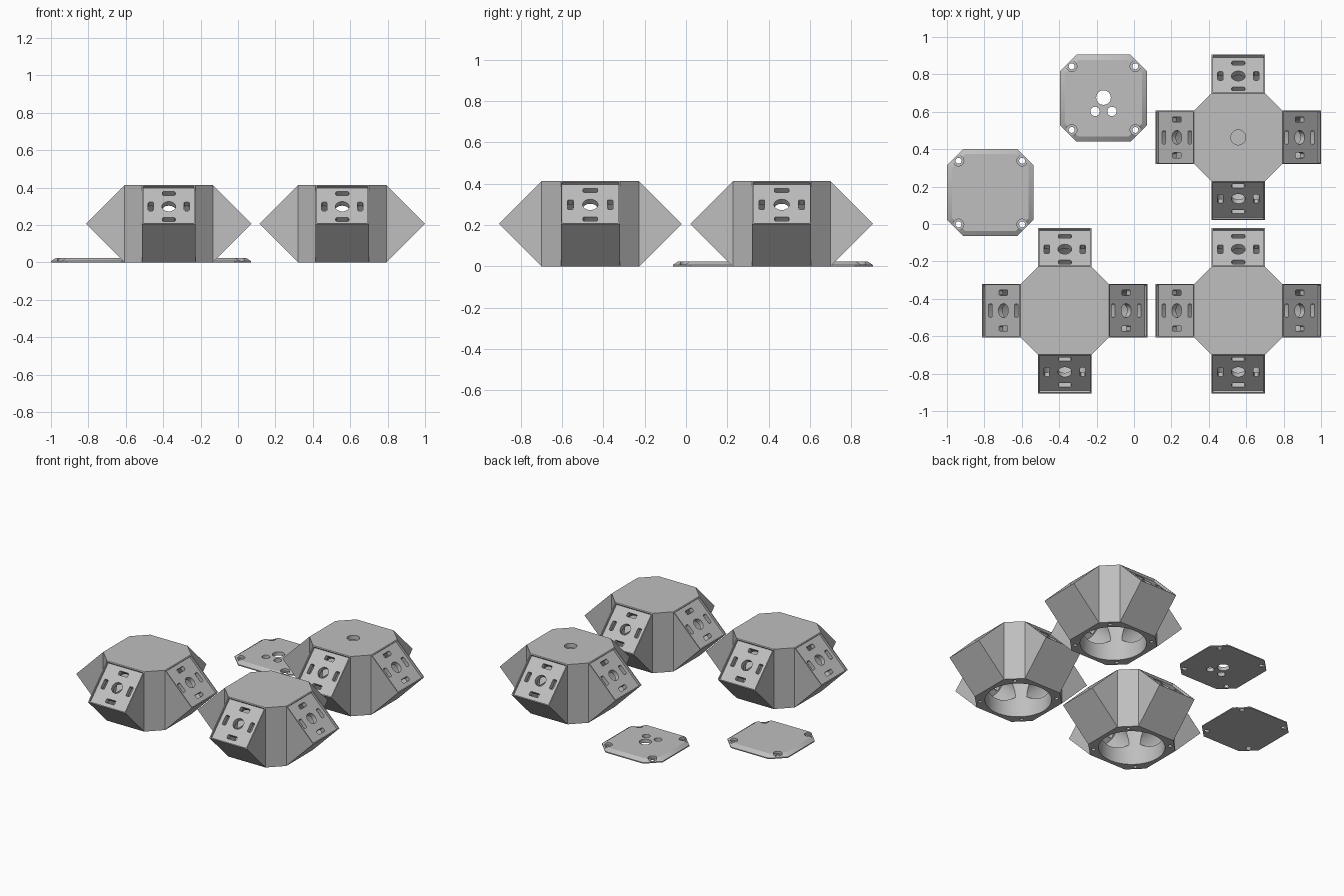
import bpy, bmesh, math
from mathutils import Matrix, Vector

if "Cube" in bpy.data.objects:
    bpy.data.objects.remove(bpy.data.objects["Cube"])

H, MID = 0.413, 0.2065          # hub height and height of the arm ridge
R, W, REACH = 0.236, 0.1425, 0.4425   # flat radius, half arm width, ridge radius

plastic = bpy.data.materials.new("light_grey_plastic")
plastic.diffuse_color = (0.52, 0.52, 0.52, 1)
plastic.use_nodes = True
plastic.node_tree.nodes["Principled BSDF"].inputs["Base Color"].default_value = plastic.diffuse_color


def new_object(name, bm):
    bmesh.ops.recalc_face_normals(bm, faces=bm.faces[:])
    me = bpy.data.meshes.new(name)
    bm.to_mesh(me)
    bm.free()
    me.materials.append(plastic)
    ob = bpy.data.objects.new(name, me)
    bpy.context.collection.objects.link(ob)
    return ob


def prism(outline, z0, z1, mat=Matrix()):
    """Cutter made by extruding an outline from z0 to z1, then placing it."""
    bm = bmesh.new()
    lo = [bm.verts.new(mat @ Vector((x, y, z0))) for x, y in outline]
    hi = [bm.verts.new(mat @ Vector((x, y, z1))) for x, y in outline]
    bm.faces.new(lo[::-1])
    bm.faces.new(hi)
    n = len(lo)
    for i in range(n):
        j = (i + 1) % n
        bm.faces.new((lo[i], lo[j], hi[j], hi[i]))
    return new_object("cutter", bm)


def circle(r, n=32, cx=0, cy=0):
    return [(cx + r * math.cos(2 * math.pi * i / n), cy + r * math.sin(2 * math.pi * i / n))
            for i in range(n)]


def rounded(cx, cy, hx, hy, r):
    """Rectangle outline with rounded corners."""
    pts = []
    for k, (sx, sy) in enumerate([(1, 1), (-1, 1), (-1, -1), (1, -1)]):
        for s in range(4):
            a = math.pi / 2 * (k + s / 3)
            pts.append((cx + sx * (hx - r) + r * math.cos(a),
                        cy + sy * (hy - r) + r * math.sin(a)))
    return pts


def octagon(a, b):
    return [(a, -b), (a, b), (b, a), (-b, a), (-a, b), (-a, -b), (-b, -a), (b, -a)]


def cut(ob, cutters):
    bpy.ops.object.select_all(action='DESELECT')
    bpy.context.view_layer.objects.active = ob
    ob.select_set(True)
    for c in cutters:
        m = ob.modifiers.new("cut", 'BOOLEAN')
        m.operation, m.solver, m.object = 'DIFFERENCE', 'EXACT', c
        bpy.ops.object.modifier_apply(modifier=m.name)
        bpy.data.objects.remove(c)


def smooth(ob):
    bpy.ops.object.select_all(action='DESELECT')
    bpy.context.view_layer.objects.active = ob
    ob.select_set(True)
    bpy.ops.object.shade_smooth_by_angle(angle=math.radians(30))


def make_hub(name):
    # Octagonal body with a wedge-shaped arm on each of four sides
    bm = bmesh.new()
    o = octagon(R, W)
    lo = [bm.verts.new((x, y, 0)) for x, y in o]
    hi = [bm.verts.new((x, y, H)) for x, y in o]
    bm.faces.new(lo[::-1])
    bm.faces.new(hi)
    for k in range(4):
        i, j, n = 2 * k, 2 * k + 1, (2 * k + 2) % 8
        rot = Matrix.Rotation(k * math.pi / 2, 4, 'Z')
        p, q = [bm.verts.new(rot @ Vector((REACH, s * W, MID))) for s in (-1, 1)]
        bm.faces.new((p, q, hi[j], hi[i]))
        bm.faces.new((lo[i], lo[j], q, p))
        bm.faces.new((lo[i], p, hi[i]))
        bm.faces.new((lo[j], hi[j], q))
        bm.faces.new((lo[j], lo[n], hi[n], hi[j]))
    hub = new_object(name, bm)

    # Round cavity open at the bottom, and screw holes in the bottom rim
    cut(hub, [prism(circle(0.208, 64), -0.05, 0.365)])
    cut(hub, [prism(circle(0.012, 16, sx * 0.17, sy * 0.17), -0.05, 0.06)
              for sx in (-1, 1) for sy in (-1, 1)])

    # Socket plates on the upper arm faces
    for k in range(4):
        mat = (Matrix.Rotation(k * math.pi / 2, 4, 'Z')
               @ Matrix.Translation(((R + REACH) / 2, 0, (H + MID) / 2))
               @ Matrix.Rotation(math.pi / 4, 4, 'Y'))
        cut(hub, [
            prism(circle(0.12, 48), -0.24, -0.046, mat),               # inner pocket
            prism(rounded(0, 0, 0.139, 0.136, 0.002), -0.015, 0.05, mat),  # recess
            prism(circle(0.037), -0.08, 0.03, mat),                    # centre hole
        ] + [prism(rounded(s * 0.098, 0, 0.014, 0.035, 0.007), -0.08, 0.03, mat)
             for s in (-1, 1)]
          + [prism(rounded(0, s * 0.096, 0.033, 0.014, 0.007), -0.08, 0.03, mat)
             for s in (-1, 1)])
    return hub


def make_lid(name, x, y, holes=()):
    # Octagonal plate with a sloped edge
    bm = bmesh.new()
    rings = [[bm.verts.new((px, py, z)) for px, py in octagon(a, b)]
             for a, b, z in ((0.232, 0.145, 0), (0.232, 0.145, 0.007), (0.205, 0.135, 0.025))]
    bm.faces.new(rings[0][::-1])
    bm.faces.new(rings[-1])
    for lo, hi in zip(rings, rings[1:]):
        for i in range(8):
            j = (i + 1) % 8
            bm.faces.new((lo[i], lo[j], hi[j], hi[i]))
    lid = new_object(name, bm)
    # Counterbored corner screw holes, then any cable holes
    for sx in (-1, 1):
        for sy in (-1, 1):
            cx, cy = sx * 0.17, sy * 0.17
            cut(lid, [prism(circle(0.028, 32, cx, cy), 0.009, 0.05),
                      prism(circle(0.016, 24, cx, cy), -0.05, 0.05)])
    cut(lid, [prism(circle(r, 32, cx, cy), -0.05, 0.05) for cx, cy, r in holes])
    lid.location = (x, y, 0)
    smooth(lid)


# Two plain hubs and one with a shallow round recess in its top
hub = make_hub("hub_front_right")
capped = hub.copy()
capped.data = hub.data.copy()
capped.name = "hub_back_right"
bpy.context.collection.objects.link(capped)
cut(capped, [prism(circle(0.04), H - 0.03, H + 0.05)])
smooth(capped)
smooth(hub)
second = hub.copy()
second.name = "hub_front_left"
bpy.context.collection.objects.link(second)
hub.location = (0.5575, -0.463, 0)
second.location = (-0.37, -0.463, 0)
capped.location = (0.5575, 0.463, 0)

# Bottom lids: one plain, one with three cable holes
make_lid("plain_lid", -0.768, 0.168)
make_lid("cable_lid", -0.163, 0.673,
         [(0, 0.003, 0.039), (-0.045, -0.071, 0.025), (0.045, -0.071, 0.025)])
